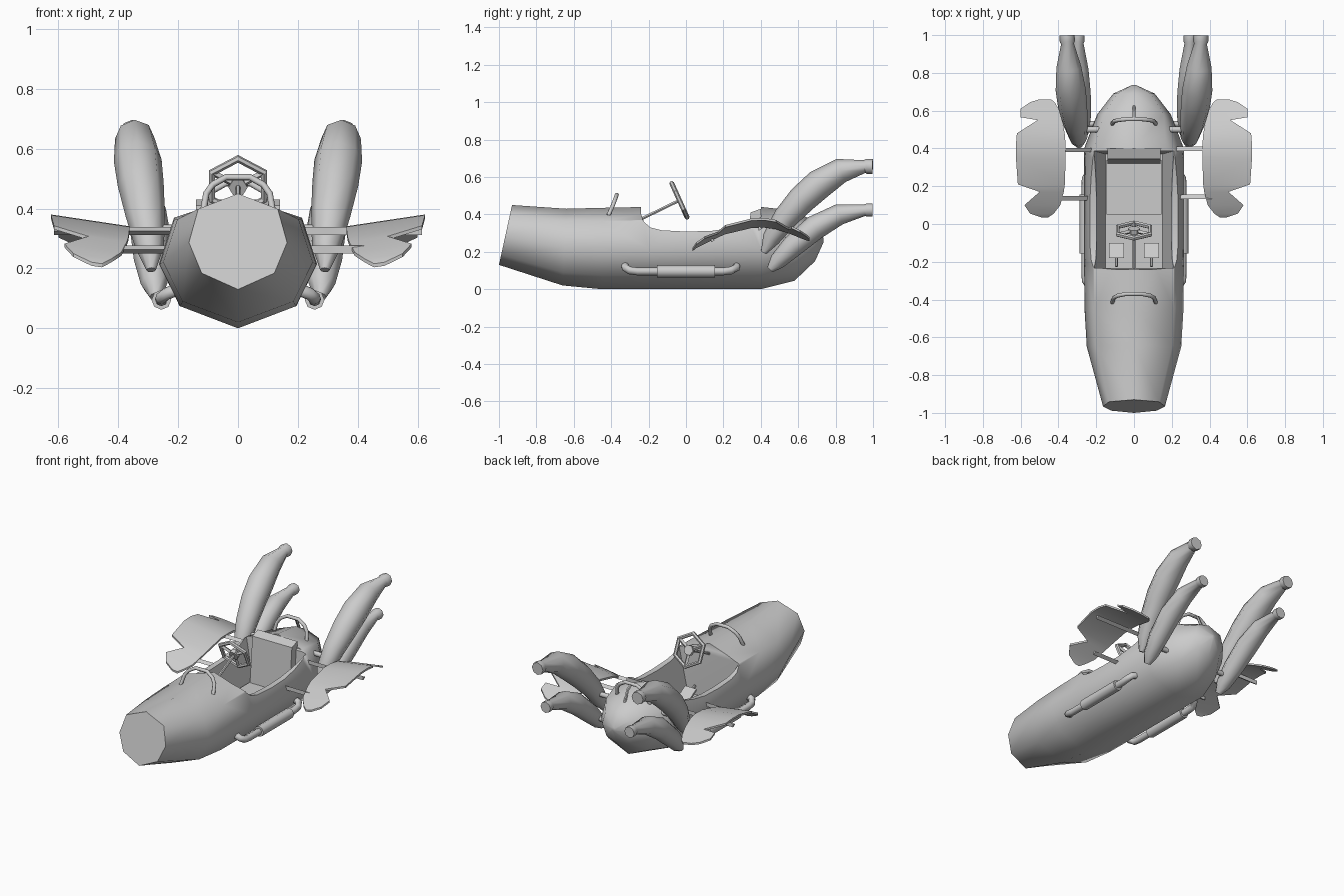
import bpy, bmesh, math
from mathutils import Vector as V

if "Cube" in bpy.data.objects:
    bpy.data.objects.remove(bpy.data.objects["Cube"])

grey = bpy.data.materials.new("plain_grey")
grey.use_nodes = True
grey.diffuse_color = (0.6, 0.6, 0.6, 1)
grey.node_tree.nodes["Principled BSDF"].inputs["Base Color"].default_value = (0.6, 0.6, 0.6, 1)


def finish(name, bm, angle=40):
    bmesh.ops.recalc_face_normals(bm, faces=bm.faces)
    mesh = bpy.data.meshes.new(name)
    bm.to_mesh(mesh)
    bm.free()
    ob = bpy.data.objects.new(name, mesh)
    bpy.context.collection.objects.link(ob)
    mesh.materials.append(grey)
    smooth(ob, angle)
    return ob


def smooth(ob, angle):
    bpy.ops.object.select_all(action='DESELECT')
    ob.select_set(True)
    bpy.context.view_layer.objects.active = ob
    if angle:
        bpy.ops.object.shade_smooth_by_angle(angle=math.radians(angle))


def loft(name, rings, angle=40, closed=False):
    """Skin a list of equal rings, capping the ends unless it loops."""
    bm = bmesh.new()
    loops = [[bm.verts.new(p) for p in ring] for ring in rings]
    n = len(loops[0])
    pairs = list(zip(loops, loops[1:]))
    if closed:
        pairs.append((loops[-1], loops[0]))
    for a, b in pairs:
        for i in range(n):
            j = (i + 1) % n
            bm.faces.new((a[i], a[j], b[j], b[i]))
    if not closed:
        bm.faces.new(loops[0])
        bm.faces.new(loops[-1])
    bmesh.ops.remove_doubles(bm, verts=bm.verts, dist=0.0005)
    return finish(name, bm, angle)


def tube(name, path, radii, normal=(1, 0, 0), sides=8, closed=False, angle=50):
    """Sweep a round section along a path lying roughly across the normal."""
    pts = [V(p) for p in path]
    if not isinstance(radii, (list, tuple)):
        radii = [radii] * len(pts)
    rings = []
    for i, p in enumerate(pts):
        if closed:
            t = pts[(i + 1) % len(pts)] - pts[i - 1]
        else:
            t = pts[min(i + 1, len(pts) - 1)] - pts[max(i - 1, 0)]
        t.normalize()
        v = t.cross(V(normal)).normalized()
        u = v.cross(t)
        rings.append([p + radii[i] * (u * math.cos(a) + v * math.sin(a))
                      for a in (math.tau * (k + 0.25 * (sides == 3)) / sides for k in range(sides))])
    return loft(name, rings, angle, closed)


def prism(name, profile, half_low, half_high=None, angle=0):
    """Side profile of (y, z) points extruded across x; width may vary with height."""
    zs = [z for _, z in profile]
    low, span = min(zs), max(zs) - min(zs)
    high = half_low if half_high is None else half_high
    width = lambda z: half_low + (high - half_low) * (z - low) / span
    return loft(name, [[(s * width(z), y, z) for y, z in profile] for s in (-1, 1)], angle)


def carve(target, cutter):
    mod = target.modifiers.new("cut", 'BOOLEAN')
    mod.operation, mod.solver, mod.object = 'DIFFERENCE', 'EXACT', cutter
    smooth(target, 0)
    bpy.ops.object.modifier_apply(modifier=mod.name)
    bpy.data.objects.remove(cutter)


# Body shell: eight-sided section, slanted nose, rounded tail
half = [(0, 0), (0.74, 0.17), (1, 0.49), (0.81, 0.84), (0, 1)]
section = half + [(-x, t) for x, t in half[3:0:-1]]
stations = [(-0.93, 0.164, 0.13, 0.45, 0.07), (-0.64, 0.25, 0.02, 0.43, 0.02), (-0.45, 0.262, 0, 0.435, 0),
            (-0.2, 0.264, 0, 0.44, 0), (0.4, 0.264, 0, 0.44, 0), (0.58, 0.195, 0.045, 0.42, 0),
            (0.69, 0.11, 0.15, 0.36, 0), (0.735, 0.012, 0.25, 0.275, 0)]
body = loft("body_shell", [[(w * x, y - tilt * (1 - t), b + (top - b) * t) for x, t in section]
                           for y, w, b, top, tilt in stations], 0)
# Cockpit: scooped side rims and a tapered well
rim = [(-0.24, 0.6), (-0.24, 0.40), (-0.225, 0.36), (-0.19, 0.33), (-0.13, 0.315), (0, 0.308),
       (0.14, 0.312), (0.25, 0.33), (0.34, 0.355), (0.4, 0.385), (0.4, 0.6)]
carve(body, prism("rim_cutter", rim, 0.4))
well = [(-0.232, 0.09), (0.37, 0.09), (0.395, 0.5), (-0.232, 0.5)]
carve(body, prism("well_cutter", well, 0.15, 0.24))
smooth(body, 55)

# Seat
prism("seat_cushion", [(0.05, 0.085), (0.05, 0.12), (0.34, 0.12), (0.34, 0.085)], 0.145)
prism("seat_back", [(0.32, 0.1), (0.345, 0.41), (0.40, 0.43), (0.40, 0.40), (0.365, 0.1)], 0.14)

# Pedals
for side, label in ((1, "left"), (-1, "right")):
    bm = bmesh.new()
    bmesh.ops.create_cube(bm, size=1)
    for v in bm.verts:
        v.co = (side * 0.093 + v.co.x * 0.08, -0.14 + v.co.y * 0.08, 0.125 + v.co.z * 0.015 - v.co.y * 0.05)
    finish(label + "_pedal", bm, 0)
    tube(label + "_pedal_arm", [(side * 0.093, -0.225, 0.15), (side * 0.093, -0.15, 0.125)], 0.008, sides=6)

# Steering
hub = V((0, -0.035, 0.475))
axis = V((0, 0.91, 0.41)).normalized()
up = V((0, -axis.z, axis.y))
corner = [hub + V((math.sin(a) * 0.1, 0, 0)) + up * math.cos(a) * 0.1
          for a in (math.tau * k / 6 for k in range(6))]
tube("steering_wheel_rim", corner, 0.013, axis, 6, True, 30)
tube("steering_column", [(0, -0.24, 0.375), hub], 0.009, sides=6)
tube("steering_hub", [hub - axis * 0.012, hub + axis * 0.012], 0.032, sides=6, angle=30)
for k in (1, 3, 5):
    tube(f"steering_spoke_{k}", [hub, corner[k]], 0.011, axis, 4, angle=30)


# Grab handles on the deck and tail
def handle(name, y, z, lean):
    arch = [(0.115, 0, 0), (0.106, 0.55, 0.055), (0.085, 0.8, 0.085), (0.04, 1, 0.11)]
    arch += [(-x, s, h) for x, s, h in arch[::-1]]
    tube(name, [(x, y + lean * s, z + h) for x, s, h in arch], 0.011, (0, 1, 0.3))


handle("front_handle", -0.415, 0.395, 0.045)
handle("rear_handle", 0.53, 0.375, 0.025)
tube("rear_handle_brace", [(0, 0.55, 0.485), (0, 0.59, 0.46), (0, 0.62, 0.39)], 0.009, sides=6)

# Exhausts: (x, y, z, radius) along each pod
upper = [(0.29, 0.415, 0.195, 0.016), (0.295, 0.455, 0.27, 0.048), (0.31, 0.53, 0.38, 0.066),
         (0.325, 0.62, 0.48, 0.077), (0.335, 0.71, 0.56, 0.08), (0.345, 0.83, 0.635, 0.066),
         (0.352, 0.955, 0.656, 0.034), (0.353, 0.965, 0.657, 0.04), (0.354, 0.998, 0.656, 0.04)]
lower = [(0.275, 0.45, 0.105, 0.02), (0.28, 0.49, 0.15, 0.045), (0.288, 0.57, 0.23, 0.06),
         (0.295, 0.69, 0.33, 0.066), (0.297, 0.82, 0.40, 0.056),
         (0.297, 0.955, 0.422, 0.03), (0.297, 0.965, 0.423, 0.035), (0.297, 0.998, 0.423, 0.035)]

# Fender rows: (y, inner x, outer x, height), with a notch near each end
fender = [(0.035, 0.455, 0.49, 0.215), (0.055, 0.425, 0.55, 0.235), (0.1, 0.39, 0.58, 0.263),
          (0.17, 0.372, 0.5, 0.30), (0.21, 0.366, 0.615, 0.318), (0.35, 0.362, 0.625, 0.352),
          (0.42, 0.362, 0.625, 0.354), (0.48, 0.367, 0.62, 0.345), (0.55, 0.38, 0.51, 0.32),
          (0.565, 0.385, 0.6, 0.314), (0.61, 0.40, 0.6, 0.293), (0.645, 0.42, 0.55, 0.277), (0.66, 0.44, 0.5, 0.27)]

for s, label in ((1, "left"), (-1, "right")):
    for name, pod in (("upper", upper), ("lower", lower)):
        tube(f"{label}_{name}_exhaust", [(s * x, y, z) for x, y, z, r in pod], [p[3] for p in pod])
    # Exhaust mounts
    for name, y, z in (("upper", 0.5, 0.33), ("lower", 0.53, 0.19)):
        tube(f"{label}_{name}_exhaust_mount", [(s * 0.16, y, z), (s * 0.29, y, z)], 0.016, (0, 0, 1))
    # Fender sheet
    rows = []
    for y, a, b, z in fender:
        lift = lambda x: z + 0.15 * (x - 0.49)
        rows.append([(s * x, y, lift(x) + d) for x, d in ((a, 0.006), (b, 0.006), (b, -0.006), (a, -0.006))])
    loft(label + "_fender", rows, 30)
    # Fender struts
    tube(label + "_rear_strut", [(s * 0.2, 0.395, 0.325), (s * 0.615, 0.395, 0.325)], 0.015, (0, 0, 1), 3, angle=0)
    tube(label + "_front_strut", [(s * 0.2, 0.14, 0.263), (s * 0.425, 0.14, 0.263)], 0.015, (0, 0, 1), 3, angle=0)
    # Side pipe with a thicker muffler
    run = [(0.215, -0.325, 0.125), (0.24, -0.325, 0.115), (0.256, -0.3, 0.1), (0.256, -0.26, 0.095),
           (0.256, 0.2, 0.095), (0.256, 0.24, 0.1), (0.24, 0.27, 0.115), (0.215, 0.27, 0.125)]
    tube(label + "_side_pipe", [(s * x, y, z) for x, y, z in run], 0.021, (0, 0, 1))
    tube(label + "_muffler", [(s * 0.256, y, 0.095) for y in (-0.155, 0.155)], 0.033, (0, 0, 1), 8, angle=50)
